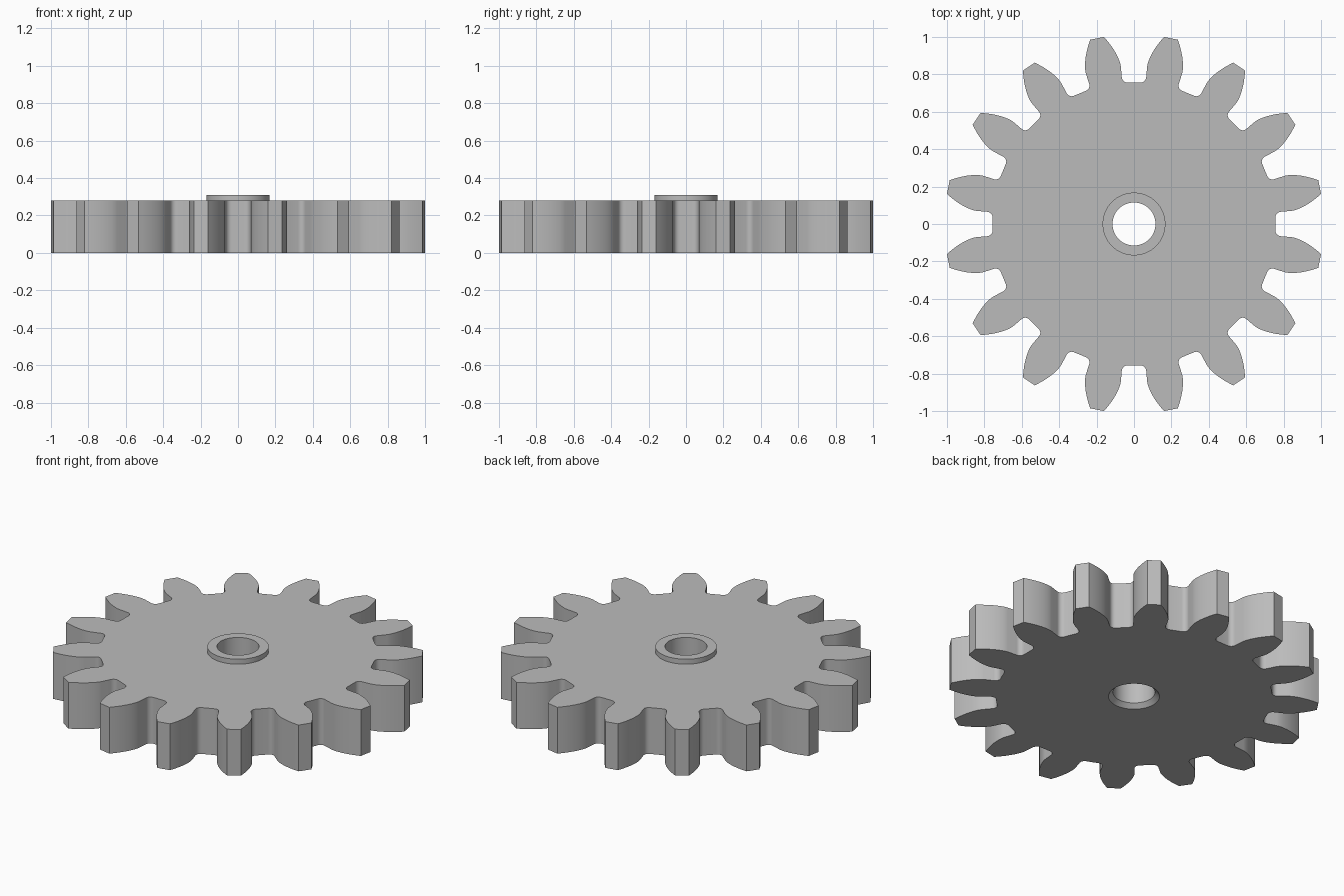
import bpy
import bmesh
from math import acos, atan2, cos, pi, radians, sin, sqrt, tan

TEETH = 16
TIP_R = 1.013
PITCH_R = TIP_R * TEETH / (TEETH + 2)
BASE_R = PITCH_R * cos(radians(20))
ROOT_R = 0.757
FILLET = 0.03
THICK = 0.28
HUB_TOP = 0.31
HUB_R, BORE_R, CHAMFER = 0.168, 0.115, 0.025
SEGMENTS = 64

if "Cube" in bpy.data.objects:
    bpy.data.objects.remove(bpy.data.objects["Cube"])

steel = bpy.data.materials.new("plain grey")
steel.use_nodes = True
grey = (0.5, 0.5, 0.5, 1)
steel.diffuse_color = grey
steel.node_tree.nodes["Principled BSDF"].inputs["Base Color"].default_value = grey


def involute(angle):
    return tan(angle) - angle


def tooth_flank():
    """Polar points (radius, half angle) from the root up to the tip."""
    base_half = pi / (2 * TEETH) + involute(radians(20))
    # Rounded root corner, laid out beside the straight radial flank
    gap_half = pi / TEETH - base_half
    centre_r = ROOT_R + FILLET
    along = sqrt(centre_r ** 2 - FILLET ** 2)
    centre = gap_half - atan2(FILLET, along)
    cx, cy = centre_r * sin(centre), centre_r * cos(centre)
    points = []
    for i in range(7):
        a = centre + pi + (-centre - pi / 2 + gap_half - gap_half + centre) * i / 6
        x, y = cx + FILLET * sin(a), cy + FILLET * cos(a)
        points.append((sqrt(x * x + y * y), pi / TEETH - atan2(x, y)))
    # Involute curve
    for i in range(11):
        r = BASE_R + (TIP_R - BASE_R) * i / 10
        points.append((r, base_half - involute(acos(min(1, BASE_R / r)))))
    return points


def gear_outline():
    flank = tooth_flank()
    outline = []
    for k in range(TEETH):
        mid = (k + 0.5) * 2 * pi / TEETH
        outline += [(r, mid - a) for r, a in flank]
        outline += [(r, mid + a) for r, a in reversed(flank)]
    return [(r * cos(a), r * sin(a)) for r, a in outline]


def circle(radius):
    steps = [2 * pi * i / SEGMENTS for i in range(SEGMENTS)]
    return [(radius * cos(a), radius * sin(a)) for a in steps]


def add_loop(bm, points, z):
    verts = [bm.verts.new((x, y, z)) for x, y in points]
    edges = [bm.edges.new((v, verts[i - 1])) for i, v in enumerate(verts)]
    return verts, edges


def join_loops(bm, lower, upper):
    for i in range(len(lower)):
        bm.faces.new((lower[i - 1], lower[i], upper[i], upper[i - 1]))


def finish(bm, name):
    mesh = bpy.data.meshes.new(name)
    bm.to_mesh(mesh)
    bm.free()
    mesh.materials.append(steel)
    obj = bpy.data.objects.new(name, mesh)
    bpy.context.collection.objects.link(obj)
    bpy.ops.object.select_all(action="DESELECT")
    obj.select_set(True)
    bpy.context.view_layer.objects.active = obj
    bpy.ops.object.shade_smooth_by_angle(angle=radians(25))


# Toothed wheel: outer wall and two flat faces with a round opening
bm = bmesh.new()
outline = gear_outline()
bottom, bottom_edges = add_loop(bm, outline, 0)
top, top_edges = add_loop(bm, outline, THICK)
join_loops(bm, bottom, top)
for edges, radius, z in ((bottom_edges, BORE_R + CHAMFER, 0), (top_edges, HUB_R, THICK)):
    hole_edges = add_loop(bm, circle(radius), z)[1]
    normal = (0, 0, 1 if z else -1)
    bmesh.ops.triangle_fill(bm, use_beauty=True, edges=edges + hole_edges, normal=normal)
for face in bm.faces:
    face.normal_update()
    if abs(face.normal.z) > 0.5 and face.normal.z * (face.calc_center_median().z - THICK / 2) < 0:
        face.normal_flip()
finish(bm, "toothed_wheel")

# Hub: raised collar, through bore and chamfered lower rim
bm = bmesh.new()
profile = ((HUB_R, THICK), (HUB_R, HUB_TOP), (BORE_R, HUB_TOP),
           (BORE_R, CHAMFER), (BORE_R + CHAMFER, 0))
loops = [add_loop(bm, circle(r), z)[0] for r, z in profile]
for lower, upper in zip(loops, loops[1:]):
    join_loops(bm, lower, upper)
finish(bm, "hub_and_bore")
